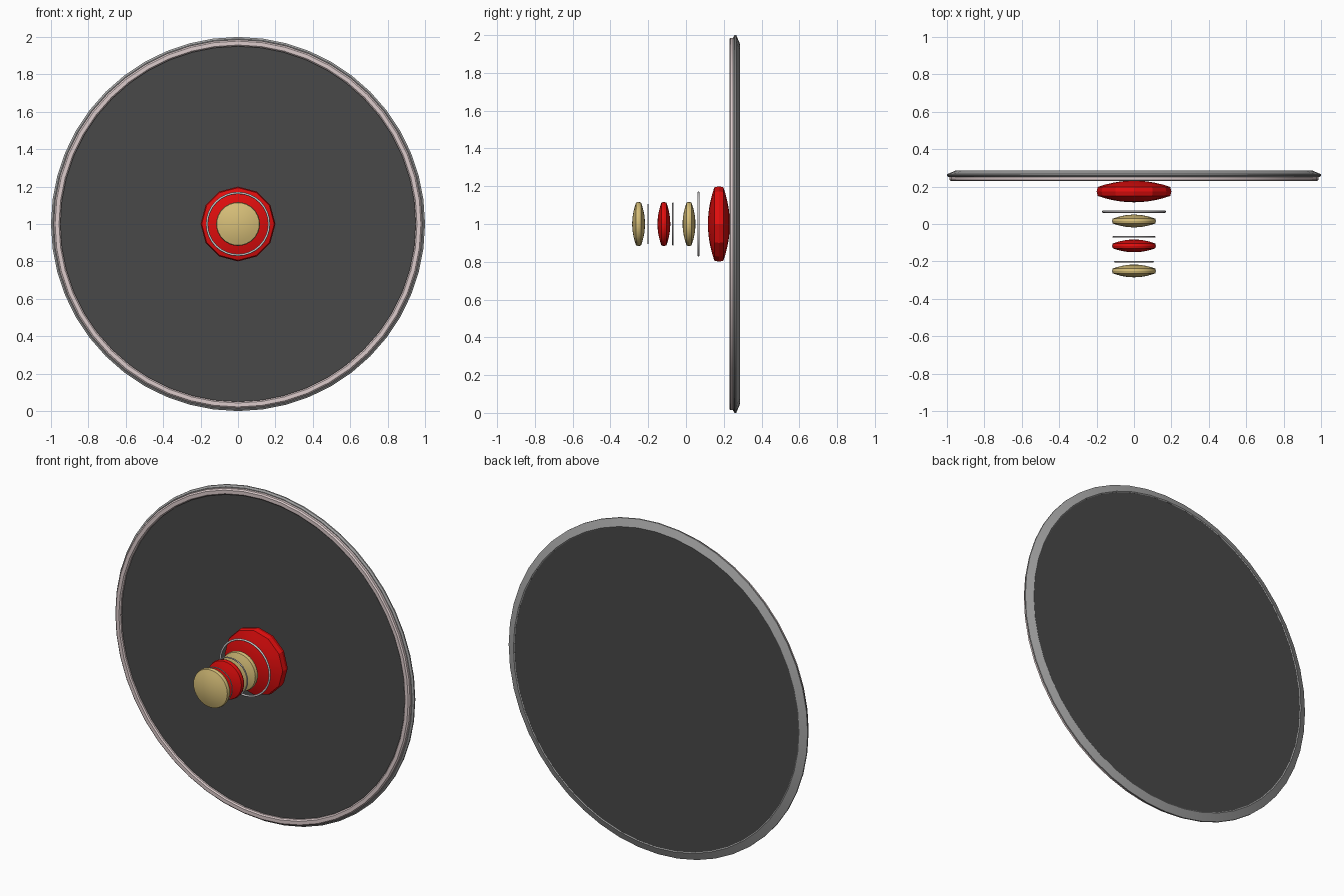
import bpy, bmesh, math

if "Cube" in bpy.data.objects:
    bpy.data.objects.remove(bpy.data.objects["Cube"])


def material(name, rgb):
    m = bpy.data.materials.new(name)
    m.diffuse_color = (*rgb, 1)
    m.use_nodes = True
    m.node_tree.nodes["Principled BSDF"].inputs["Base Color"].default_value = m.diffuse_color
    return m


DARK = material("charcoal", (0.065, 0.065, 0.065))
GREY = material("mid grey", (0.36, 0.36, 0.36))
PINK = material("pale pink grey", (0.72, 0.60, 0.60))
SILVER = material("silver", (0.60, 0.58, 0.59))
GOLD = material("gold", (0.68, 0.52, 0.19))
RED = material("red", (0.75, 0.004, 0.004))


def lathe(name, profile, mat, sides=48, closed=False, smooth=30):
    """Spin a profile of (radius, y) points about the y axis at z = 1."""
    bm = bmesh.new()
    rings = []
    for r, y in profile:
        if r == 0:
            rings.append([bm.verts.new((0, y, 1))] * sides)
        else:
            rings.append([bm.verts.new((r * math.sin(2 * math.pi * i / sides), y,
                                        1 + r * math.cos(2 * math.pi * i / sides)))
                          for i in range(sides)])
    pairs = list(zip(rings, rings[1:]))
    if closed:
        pairs.append((rings[-1], rings[0]))
    for a, b in pairs:
        for i in range(sides):
            j = (i + 1) % sides
            quad = list(dict.fromkeys((a[i], a[j], b[j], b[i])))
            bm.faces.new(quad)
    bmesh.ops.recalc_face_normals(bm, faces=bm.faces)
    me = bpy.data.meshes.new(name)
    bm.to_mesh(me)
    bm.free()
    me.materials.append(mat)
    ob = bpy.data.objects.new(name, me)
    bpy.context.collection.objects.link(ob)
    bpy.context.view_layer.objects.active = ob
    ob.select_set(True)
    bpy.ops.object.shade_smooth_by_angle(angle=math.radians(smooth))
    ob.select_set(False)


def lens(name, y, radius, half, rim, mat, sides, smooth=30):
    """Biconvex lens with a narrow rim band."""
    n = 5
    front = [(radius * 0.97 * t / n, y - rim - (half - rim) * (1 - (t / n) ** 2))
             for t in range(n + 1)]
    back = [(r, 2 * y - v) for r, v in reversed(front)]
    lathe(name, front + [(radius, y)] + back, mat, sides, smooth=smooth)


def ring(name, y, radius, tube, mat, sides=32):
    """Thin round wire ring; radius is the outer radius."""
    pts = [(radius - tube + tube * math.cos(k * math.pi / 4),
            y + tube * math.sin(k * math.pi / 4)) for k in range(8)]
    lathe(name, pts, mat, sides, closed=True, smooth=60)


# Large dish with its bevelled outer rim and front trim
lathe("dish", [(0, 0.246), (0.96, 0.246), (0.96, 0.2815), (0.5, 0.284), (0, 0.285)], DARK)
lathe("outer_rim", [(0.95, 0.25), (0.99, 0.25), (1.0, 0.258), (1.0, 0.266),
                    (0.955, 0.285), (0.95, 0.282)], GREY, closed=True)
lathe("front_trim", [(0.95, 0.25), (0.95, 0.236), (0.957, 0.229), (0.978, 0.229),
                     (0.986, 0.236), (0.986, 0.25)], PINK, closed=True)

# Stack of lenses along the axis
lens("base_lens", 0.174, 0.20, 0.058, 0.024, RED, 12, smooth=20)
lens("inner_lens", 0.016, 0.117, 0.034, 0.013, GOLD, 32)
lens("middle_lens", -0.117, 0.117, 0.034, 0.013, RED, 32)
lens("tip_lens", -0.251, 0.117, 0.034, 0.013, GOLD, 32)

# Floating rings between the lenses
ring("large_ring", 0.066, 0.172, 0.006, SILVER)
ring("middle_ring", -0.069, 0.115, 0.004, SILVER)
ring("small_ring", -0.202, 0.106, 0.003, SILVER)
